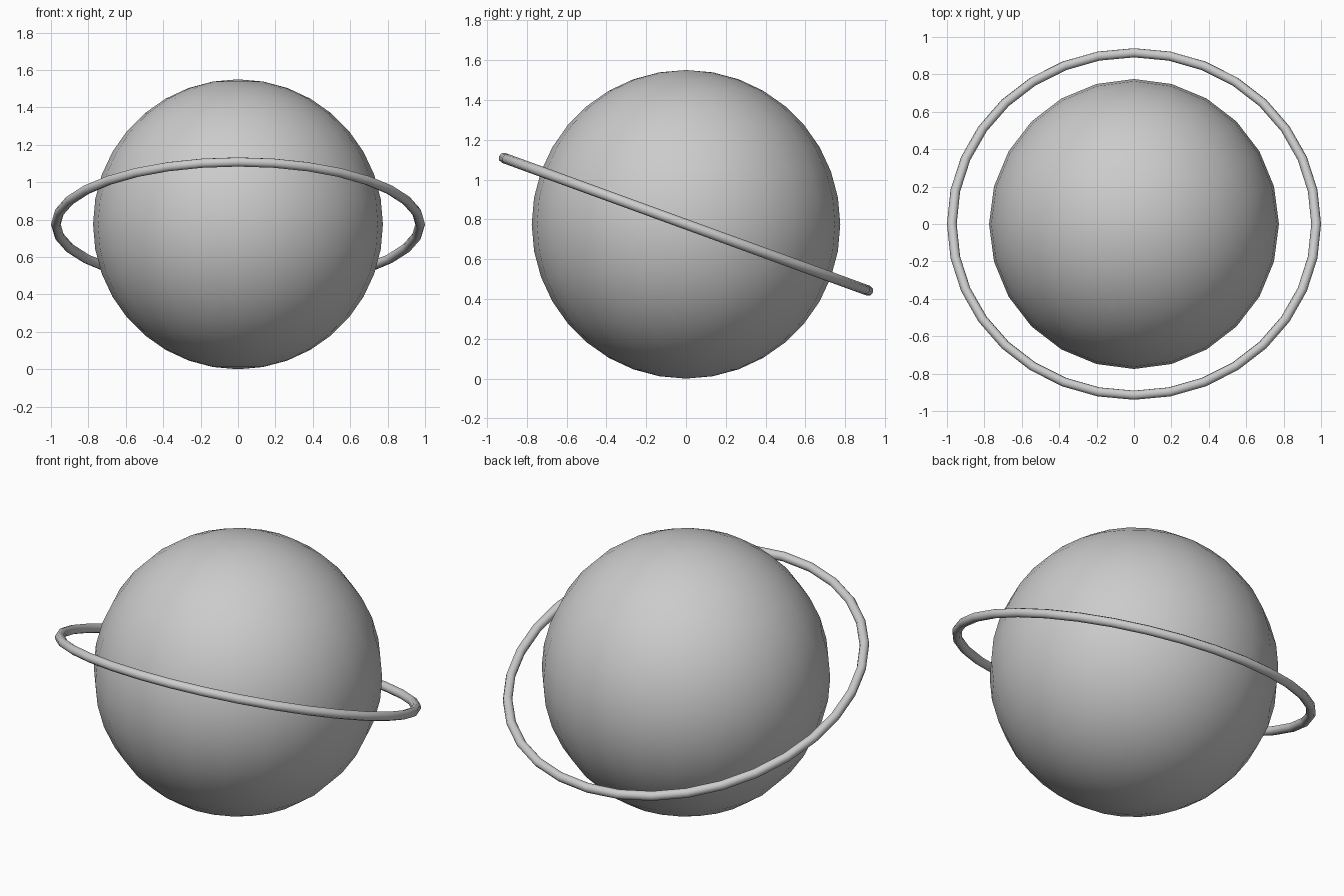
import bpy
import math

if "Cube" in bpy.data.objects:
    bpy.data.objects.remove(bpy.data.objects["Cube"])

R = 0.775            # planet radius, also its centre height
TUBE = 0.026         # ring tube radius
CENTRE = (0, 0, R)


def finish(name):
    obj = bpy.context.object
    obj.name = name
    bpy.ops.object.shade_smooth()
    return obj


# Planet: UV sphere resting on the ground
bpy.ops.mesh.primitive_uv_sphere_add(segments=24, ring_count=18, radius=R, location=CENTRE)
finish("planet")

# Thin orbit ring, raised at the front
bpy.ops.mesh.primitive_torus_add(
    major_segments=32, minor_segments=8,
    major_radius=1 - TUBE, minor_radius=TUBE,
    location=CENTRE, rotation=(math.radians(-20), 0, 0))
finish("orbit_ring")
